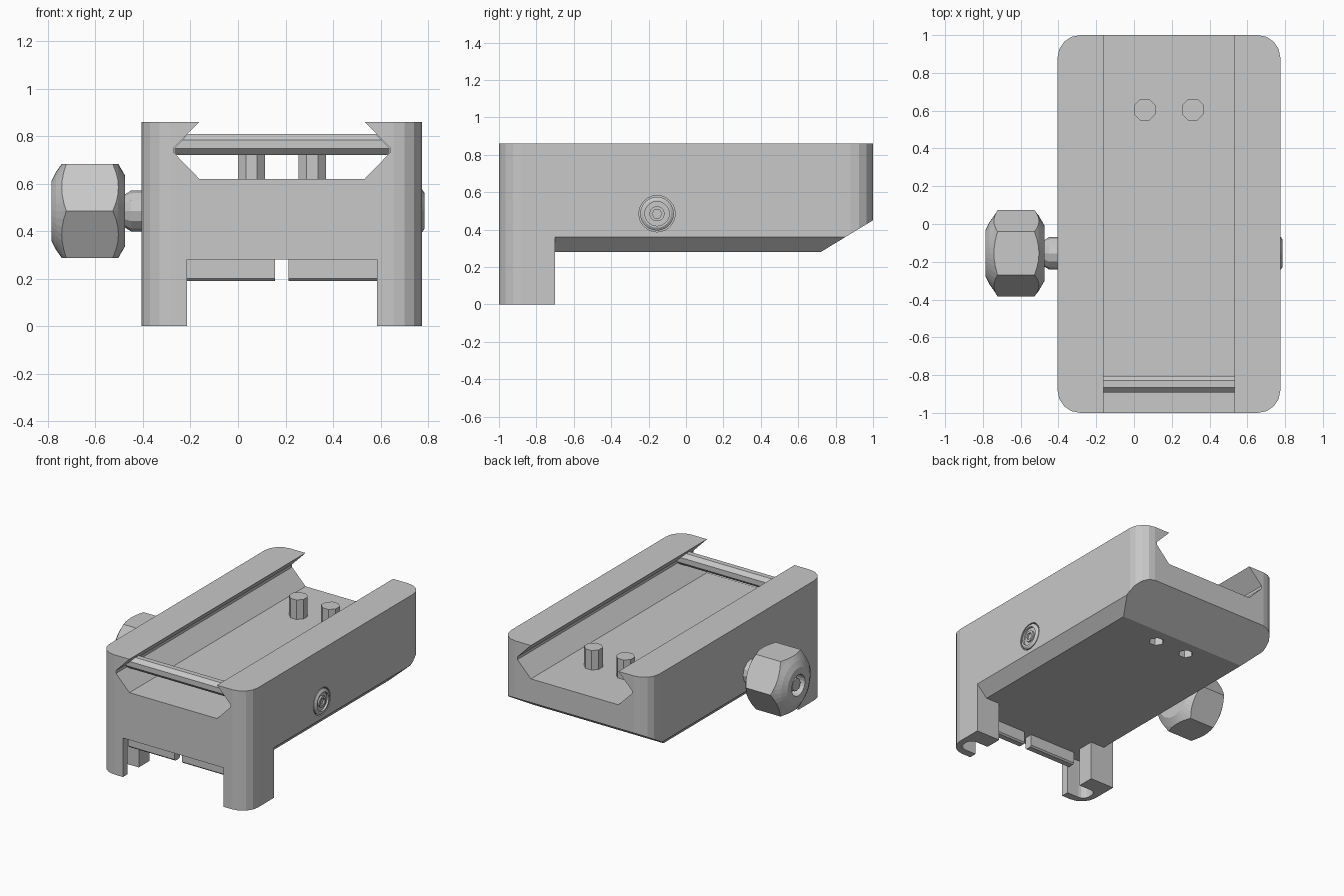
import bpy, bmesh, math

cube = bpy.data.objects.get("Cube")
if cube:
    bpy.data.objects.remove(cube, do_unlink=True)

grey = bpy.data.materials.new("plain grey")
grey.use_nodes = True
colour = (0.58, 0.58, 0.58, 1)
grey.diffuse_color = colour
grey.node_tree.nodes["Principled BSDF"].inputs["Base Color"].default_value = colour

CX = 0.185             # middle of the body across x
BOLT = (-0.155, 0.485)  # y, z of the clamp bolt


def make_object(name, bm):
    bmesh.ops.recalc_face_normals(bm, faces=bm.faces)
    mesh = bpy.data.meshes.new(name)
    bm.to_mesh(mesh)
    bm.free()
    mesh.materials.append(grey)
    obj = bpy.data.objects.new(name, mesh)
    bpy.context.collection.objects.link(obj)
    return obj


def place(axis, a, b, t):
    return {"x": (t, a, b), "y": (a, t, b), "z": (a, b, t)}[axis]


def loft(name, axis, rings):
    """Join equal outlines, each given as (position, points), and cap the ends."""
    bm = bmesh.new()
    loops = [[bm.verts.new(place(axis, a, b, t)) for a, b in pts] for t, pts in rings]
    for lo, hi in zip(loops, loops[1:]):
        for i in range(len(lo)):
            j = (i + 1) % len(lo)
            bm.faces.new((lo[i], lo[j], hi[j], hi[i]))
    bm.faces.new(loops[0])
    bm.faces.new(loops[-1])
    return make_object(name, bm)


def prism(name, axis, pts, lo, hi):
    return loft(name, axis, [(lo, pts), (hi, pts)])


def ring(centre, r, sides, turn=0.0):
    steps = [turn + math.tau * i / sides for i in range(sides)]
    return [(centre[0] + r * math.cos(a), centre[1] + r * math.sin(a)) for a in steps]


def lathe(name, centre, profile, sides=24):
    return loft(name, "x", [(x, ring(centre, r, sides)) for x, r in profile])


def rect(a0, b0, a1, b1):
    return [(a0, b0), (a1, b0), (a1, b1), (a0, b1)]


def rounded(a0, b0, a1, b1, r, segments=4):
    pts = []
    corners = [(a1 - r, b1 - r), (a0 + r, b1 - r), (a0 + r, b0 + r), (a1 - r, b0 + r)]
    for k, (a, b) in enumerate(corners):
        for i in range(segments + 1):
            t = math.pi / 2 * (k + i / segments)
            pts.append((a + r * math.cos(t), b + r * math.sin(t)))
    return pts


def boolean(obj, tool, operation="DIFFERENCE"):
    mod = obj.modifiers.new("cut", "BOOLEAN")
    mod.operation, mod.solver, mod.object = operation, "EXACT", tool
    bpy.context.view_layer.objects.active = obj
    bpy.ops.object.modifier_apply(modifier=mod.name)
    bpy.data.objects.remove(tool, do_unlink=True)


def dovetail(inset=0.0):
    """Symmetric channel outline, widest at mid height."""
    half = [(0.348, 0.62), (0.455, 0.73), (0.455, 0.75), (0.338, 0.87)]
    half = [(w - inset, z) for w, z in half]
    return [(CX + w, z) for w, z in half] + [(CX - w, z) for w, z in reversed(half)]


# Body block with rounded corners, trimmed to the side outline
body = prism("body", "z", rounded(-0.405, -1, 0.775, 1, 0.12), 0, 0.86)
side = [(-1.1, -0.1), (-0.7, -0.1), (-0.7, 0.28), (0.72, 0.28),
        (1, 0.45), (1.1, 0.51), (1.1, 1), (-1.1, 1)]
boolean(body, prism("side_trim", "x", side, -1, 1), "INTERSECT")
boolean(body, prism("channel_cut", "y", dovetail(), -1.2, 1.2))
boolean(body, prism("leg_gap_cut", "y", rect(-0.215, -0.1, 0.585, 0.28), -1.2, -0.6))

# Lower side chamfers and leg pockets, mirrored about the middle
for s in (-1, 1):
    wedge = [(CX + s * 0.49, 0.26), (CX + s * 0.61, 0.38), (CX + s * 0.61, 0.26)]
    boolean(body, prism("chamfer_cut", "y", wedge, -0.7, 1.2))
    inner, outer = sorted((CX + s * 0.3, CX + s * 0.545))
    pocket = rounded(inner, -0.945, outer, -0.82, 0.05)
    boolean(body, prism("pocket_cut", "z", pocket, -0.1, 0.28))

# Locating pins, with hex sockets underneath
for i, x in enumerate((0.057, 0.312)):
    boolean(body, prism("socket_cut", "z", ring((x, 0.605), 0.05, 6), 0.2, 0.4))
    prism(f"pin_{i + 1}", "z", ring((x, 0.605), 0.062, 8, math.pi / 8), 0.6, 0.76)

# Two lips hanging behind the front plate
for name, x0, x1 in (("lip_left", 0.212, 0.585), ("lip_right", -0.215, 0.155)):
    prism(name, "x", [(-0.94, 0.3), (-0.94, 0.2), (-0.93, 0.19), (-0.89, 0.19),
                      (-0.88, 0.2), (-0.88, 0.3)], x0, x1)

# Stop bar across the front of the channel
bar = prism("stop_bar", "x", ring((-0.848, 0.765), 0.048, 8, math.pi / 8), -0.4, 0.8)
boolean(bar, prism("bar_trim", "y", dovetail(0.002), -1, -0.7), "INTERSECT")

# Clamp bolt: neck on one side, socketed end on the other
lathe("bolt_neck", BOLT, [(-0.5, 0.065), (-0.475, 0.07), (-0.45, 0.086), (-0.4, 0.086)], 12)
boolean(body, lathe("bolt_recess_cut", BOLT, [(0.74, 0.097), (0.8, 0.097)]))
bolt_end = lathe("bolt_end", BOLT, [(0.73, 0.09), (0.775, 0.09), (0.785, 0.075)])
boolean(bolt_end, lathe("ring_cut", BOLT, [(0.77, 0.065), (0.8, 0.065)]))
stud = lathe("bolt_stud", BOLT, [(0.75, 0.04), (0.782, 0.04)])
boolean(stud, prism("key_cut", "x", ring(BOLT, 0.026, 6), 0.76, 0.8))

# Hex knob with turned-down ends and a recessed centre
knob = prism("clamp_knob", "x", ring(BOLT, 0.228, 6), -0.785, -0.475)
turned = [(-0.79, 0.115), (-0.765, 0.165), (-0.74, 0.2), (-0.72, 0.232),
          (-0.53, 0.232), (-0.505, 0.2), (-0.47, 0.14)]
boolean(knob, lathe("knob_turning", BOLT, turned, 36), "INTERSECT")
boolean(knob, lathe("knob_recess_cut", BOLT, [(-0.8, 0.075), (-0.72, 0.075)]))
lathe("knob_stud", BOLT, [(-0.77, 0.045), (-0.7, 0.045)], 12)
